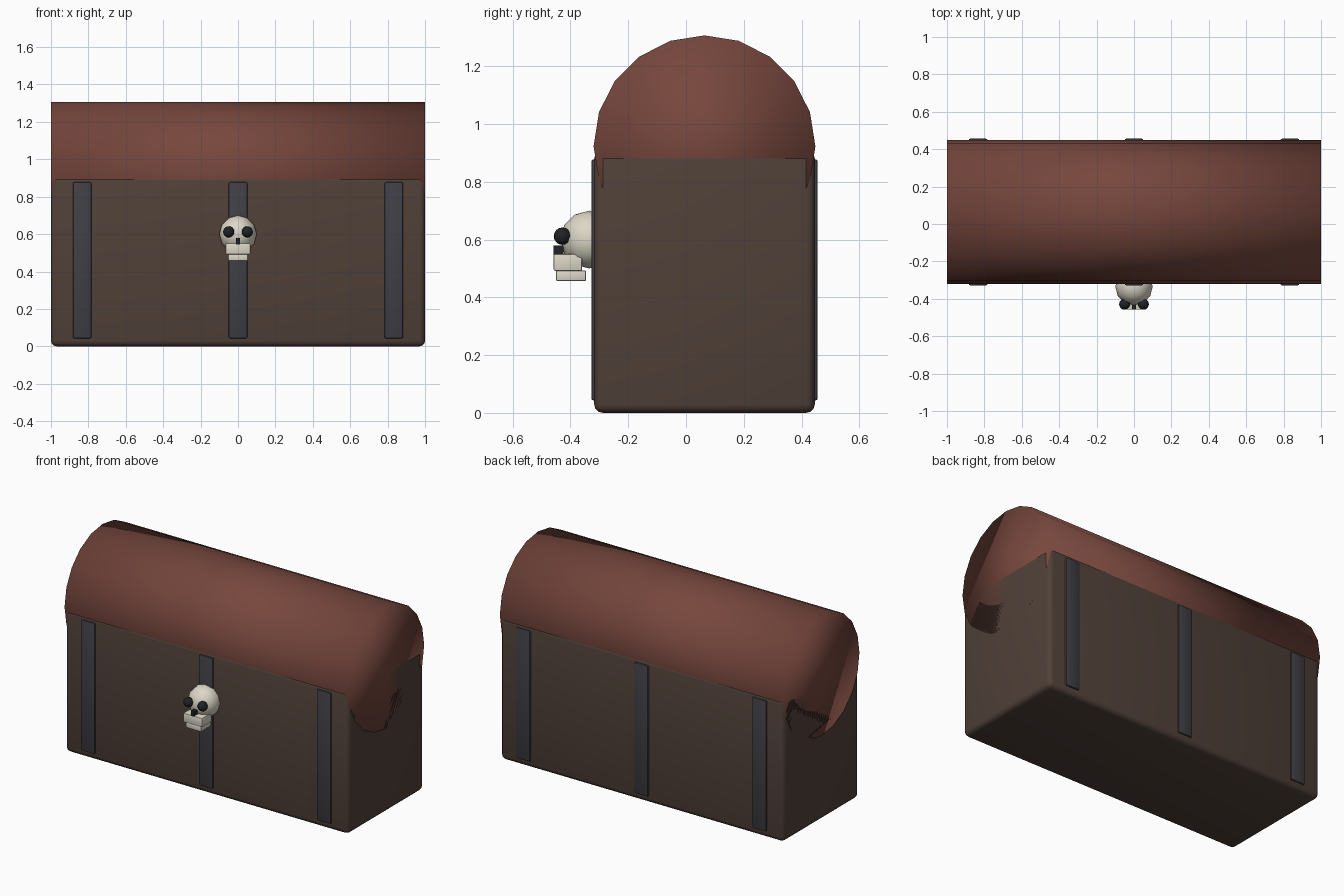
import bpy
from math import radians

if "Cube" in bpy.data.objects:
    bpy.data.objects.remove(bpy.data.objects["Cube"])


def material(name, rgb):
    m = bpy.data.materials.new(name)
    m.diffuse_color = (*rgb, 1)
    m.use_nodes = True
    m.node_tree.nodes["Principled BSDF"].inputs["Base Color"].default_value = m.diffuse_color
    return m


WOOD = material("dark_wood", (0.08, 0.052, 0.04))
RED = material("red_wood", (0.18, 0.062, 0.046))
IRON = material("iron", (0.05, 0.05, 0.06))
BONE = material("bone", (0.72, 0.68, 0.57))
DARK = material("dark", (0.014, 0.017, 0.02))


def box(name, lo, hi, mat, bevel=0.0, segments=2):
    """Box between two corners, with optional rounded edges."""
    bpy.ops.mesh.primitive_cube_add(size=1, location=[(a + b) / 2 for a, b in zip(lo, hi)])
    o = bpy.context.object
    o.name = name
    o.scale = [b - a for a, b in zip(lo, hi)]
    bpy.ops.object.transform_apply(location=False, rotation=False, scale=True)
    o.data.materials.append(mat)
    if bevel:
        mod = o.modifiers.new("rounded_edges", "BEVEL")
        mod.width = bevel
        mod.segments = segments
        bpy.ops.object.modifier_apply(modifier=mod.name)
        bpy.ops.object.shade_smooth_by_angle(angle=radians(40))
    return o


def ball(name, loc, r, mat, segments, rings):
    bpy.ops.mesh.primitive_uv_sphere_add(segments=segments, ring_count=rings, radius=r, location=loc)
    o = bpy.context.object
    o.name = name
    o.data.materials.append(mat)
    bpy.ops.object.shade_smooth()
    return o


# chest body
box("chest_body", (-1, -0.318, 0), (1, 0.446, 0.91), WOOD, 0.03, 3)

# barrel lid: a full 20-sided drum sunk into the body, ends flush with it
bpy.ops.mesh.primitive_cylinder_add(vertices=20, radius=0.384, depth=2,
                                    location=(0, 0.064, 0.923), rotation=(0, radians(90), 0))
lid = bpy.context.object
lid.name = "lid"
lid.data.materials.append(RED)
bpy.ops.object.shade_smooth()

# iron straps running through front and back
for name, x in (("left_strap", -0.833), ("middle_strap", 0), ("right_strap", 0.833)):
    box(name, (x - 0.05, -0.328, 0.043), (x + 0.05, 0.456, 0.878), IRON, 0.008)

# skull ornament
ball("skull", (0, -0.335, 0.6), 0.1, BONE, 12, 6)
for name, x in (("left_eye", -0.05), ("right_eye", 0.05)):
    ball(name, (x, -0.428, 0.612), 0.03, DARK, 12, 8)
box("nose", (-0.011, -0.458, 0.545), (0.011, -0.425, 0.58), DARK)
box("upper_jaw", (-0.066, -0.458, 0.492), (0.066, -0.36, 0.55), BONE, 0.004)
box("lower_jaw", (-0.053, -0.45, 0.457), (0.053, -0.346, 0.493), BONE, 0.004)
